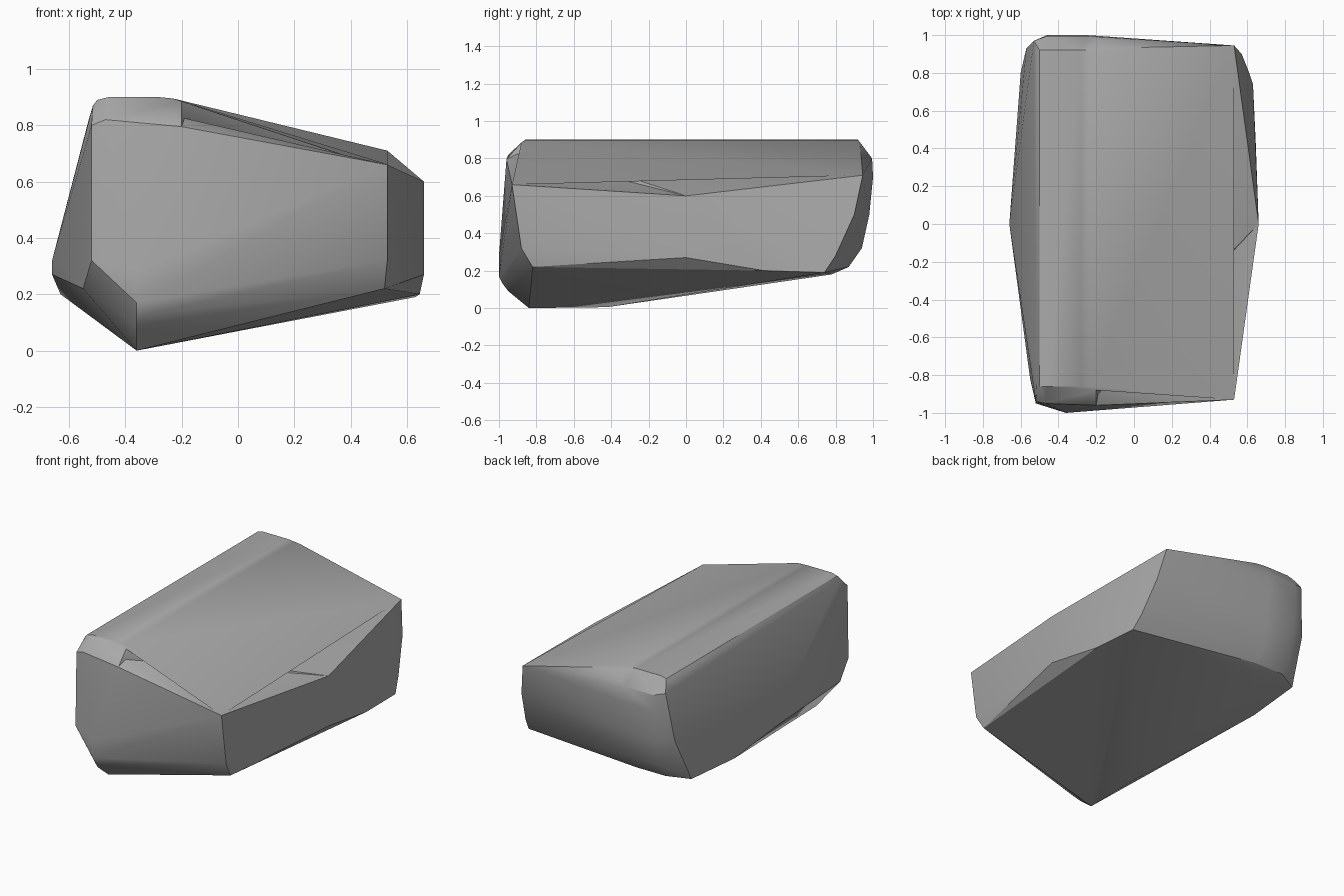
import bpy
import bmesh
import math
from mathutils import Vector

default_cube = bpy.data.objects.get("Cube")
if default_cube:
    bpy.data.objects.remove(default_cube, do_unlink=True)


def make_material(name, color):
    material = bpy.data.materials.new(name)
    material.use_nodes = True
    material.diffuse_color = color
    material.node_tree.nodes["Principled BSDF"].inputs["Base Color"].default_value = color
    return material


def add_points(bm, points):
    return [bm.verts.new(Vector(point)) for point in points]


bm = bmesh.new()

# Corners of the sloping top, which carries a shallow chipped notch
ridge_front, ridge_back, lip_front, lip_back, corner_front, corner_side, corner_back = add_points(bm, [
    (-.2, -.88, .885), (-.2, .93, .885),
    (-.2, -.96, .795), (-.2, .98, .82),
    (.53, -.93, .66), (.66, 0, .6), (.53, .945, .71)])
slope = {ridge_front, ridge_back, lip_front, lip_back,
         corner_front, corner_side, corner_back}

# Flat ridge with softened long edges
for y in (-.86, .92):
    add_points(bm, [(x, y, z) for x, z in
                    ((-.23, .895), (-.28, .9), (-.46, .9), (-.5, .89), (-.515, .87))])

# Rounded back column: one profile repeated across its width
back_profile = ((.995, .8), (1, .7), (.98, .5), (.94, .32), (.87, .22))
for x in (-.46, -.25):
    add_points(bm, [(x, y, z) for y, z in back_profile])

# Lower and upper edges of the right flank
add_points(bm, [(.52, -.82, .22), (.53, -.88, .32), (.66, 0, .27),
                (.645, .42, .2), (.63, .74, .19), (.61, .8, .28), (.57, .9, .5)])

# Left flank
add_points(bm, [(-.52, -.94, .8), (-.52, -.95, .32), (-.55, -.82, .22),
                (-.66, 0, .27), (-.66, 0, .32), (-.63, .4, .2),
                (-.6, .8, .21), (-.57, .93, .5), (-.53, .97, .82)])

# Front brow, pointed prow and keel
add_points(bm, [(-.47, -.95, .82), (-.26, -.95, .81),
                (-.36, -1, .28), (-.36, -1, .17), (-.32, -.98, .13),
                (-.36, -.95, .09), (-.36, -.84, 0),
                (-.36, -.42, .005), (-.36, .78, .18)])

hull = bmesh.ops.convex_hull(bm, input=bm.verts[:])
loose = [v for v in bm.verts if not v.link_faces]
bmesh.ops.delete(bm, geom=loose, context='VERTS')
slope = {v for v in slope if v.is_valid}

# Replace the top slope with the chipped one
old_faces = [f for f in bm.faces if all(v in slope for v in f.verts)]
bmesh.ops.delete(bm, geom=old_faces, context='FACES_ONLY')
notch = bm.verts.new((-.19, -.9, .825))
for corners in ((ridge_front, notch, corner_side),
                (notch, corner_front, corner_side),
                (notch, lip_front, corner_front),
                (ridge_front, lip_front, notch),
                (ridge_front, corner_side, corner_back),
                (ridge_front, corner_back, ridge_back),
                (ridge_back, corner_back, lip_back)):
    bm.faces.new(corners)
unused = [e for e in bm.edges if not e.link_faces]
bmesh.ops.delete(bm, geom=unused, context='EDGES')
bmesh.ops.recalc_face_normals(bm, faces=bm.faces[:])

mesh = bpy.data.meshes.new("rock")
bm.to_mesh(mesh)
bm.free()
mesh.materials.append(make_material("stone_grey", (.4, .4, .4, 1)))
rock = bpy.data.objects.new("rock", mesh)
bpy.context.collection.objects.link(rock)

# Soft shading with crisp breaks
bpy.context.view_layer.objects.active = rock
rock.select_set(True)
bpy.ops.object.shade_smooth_by_angle(angle=math.radians(30))
